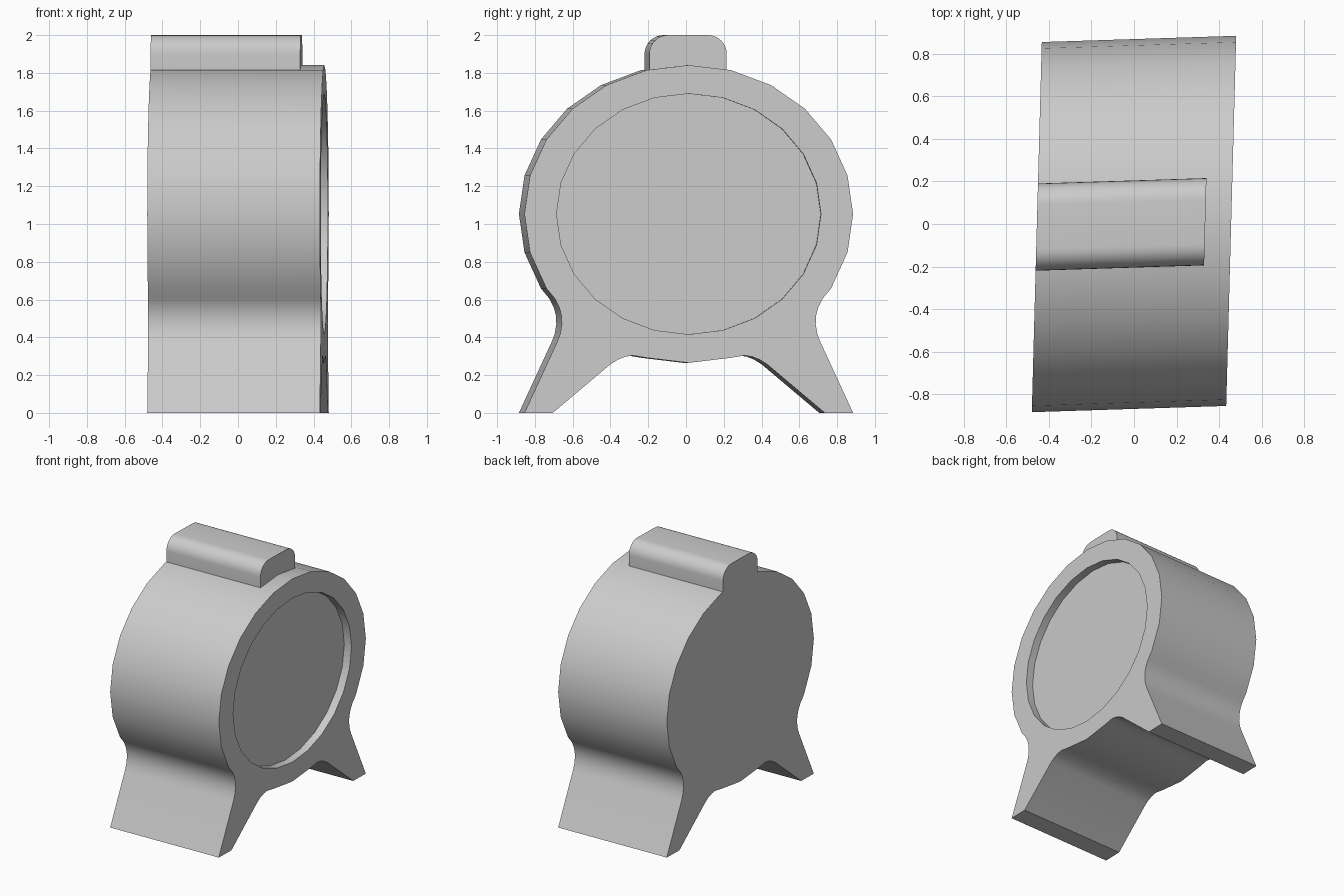
import bpy
import bmesh
from math import sin, cos, pi, radians

cube = bpy.data.objects.get("Cube")
if cube:
    bpy.data.objects.remove(cube, do_unlink=True)

BACK, FRONT, BAR_END = -0.457, 0.457, 0.335
RECESS = 0.06
CENTRE = 1.053

grey = bpy.data.materials.new("plain grey")
grey.use_nodes = True
colour = (0.6, 0.6, 0.6, 1)
grey.diffuse_color = colour
grey.node_tree.nodes["Principled BSDF"].inputs["Base Color"].default_value = colour


def loop(bm, profile, u):
    """Closed ring of edges at depth u, slightly skewed in plan."""
    verts = [bm.verts.new((u + 0.027 * v, v + 0.032 * u, z)) for v, z in profile]
    edges = [bm.edges.new((a, b)) for a, b in zip(verts, verts[1:] + verts[:1])]
    return verts, edges


def bridge(bm, a, b):
    for i in range(len(a)):
        j = (i + 1) % len(a)
        bm.faces.new((a[i], a[j], b[j], b[i]))


def finish(bm, name):
    bmesh.ops.recalc_face_normals(bm, faces=bm.faces)
    mesh = bpy.data.meshes.new(name)
    bm.to_mesh(mesh)
    bm.free()
    obj = bpy.data.objects.new(name, mesh)
    bpy.context.collection.objects.link(obj)
    mesh.materials.append(grey)
    bpy.ops.object.select_all(action="DESELECT")
    obj.select_set(True)
    bpy.context.view_layer.objects.active = obj
    bpy.ops.object.shade_smooth_by_angle(angle=radians(30))


def oval(rv, rz, degrees):
    return [(rv * sin(radians(d)), CENTRE + rz * cos(radians(d))) for d in degrees]


def mirrored(half):
    """Complete a half profile that starts and ends on the centre line."""
    return half + [(-v, z) for v, z in reversed(half[1:-1])]


# Body: oval drum flowing through fillets into two splayed legs
half = oval(0.87, 0.788, range(0, 121, 15))
half += [(0.71, 0.606), (0.686, 0.56), (0.674, 0.515), (0.672, 0.47),
         (0.68, 0.42), (0.697, 0.375), (0.87, 0), (0.72, 0),
         (0.415, 0.257), (0.375, 0.282), (0.335, 0.298), (0.295, 0.304),
         (0.225, 0.292), (0, 0.265)]
body_profile = mirrored(half)
dial_profile = oval(0.70, 0.637, range(0, 360, 15))

bm = bmesh.new()
back, _ = loop(bm, body_profile, BACK)
front, front_edges = loop(bm, body_profile, FRONT)
rim, rim_edges = loop(bm, dial_profile, FRONT)
floor, _ = loop(bm, dial_profile, FRONT - RECESS)
bmesh.ops.triangle_fill(bm, edges=front_edges + rim_edges, use_beauty=True)
bridge(bm, back, front)
bridge(bm, rim, floor)
bm.faces.new(back)
bm.faces.new(floor)
finish(bm, "clock_body")

# Top bar: rounded upper corners, seated on the drum
corner = [(0.105 + 0.1 * sin(i * pi / 16), 1.9 + 0.1 * cos(i * pi / 16))
          for i in range(9)]
bar_profile = mirrored([(0, 2.0)] + corner + [(0.205, 1.816), (0, 1.841)])
bm = bmesh.new()
near, _ = loop(bm, bar_profile, BACK)
far, _ = loop(bm, bar_profile, BAR_END)
bridge(bm, near, far)
bm.faces.new(near)
bm.faces.new(far)
finish(bm, "top_bar")
